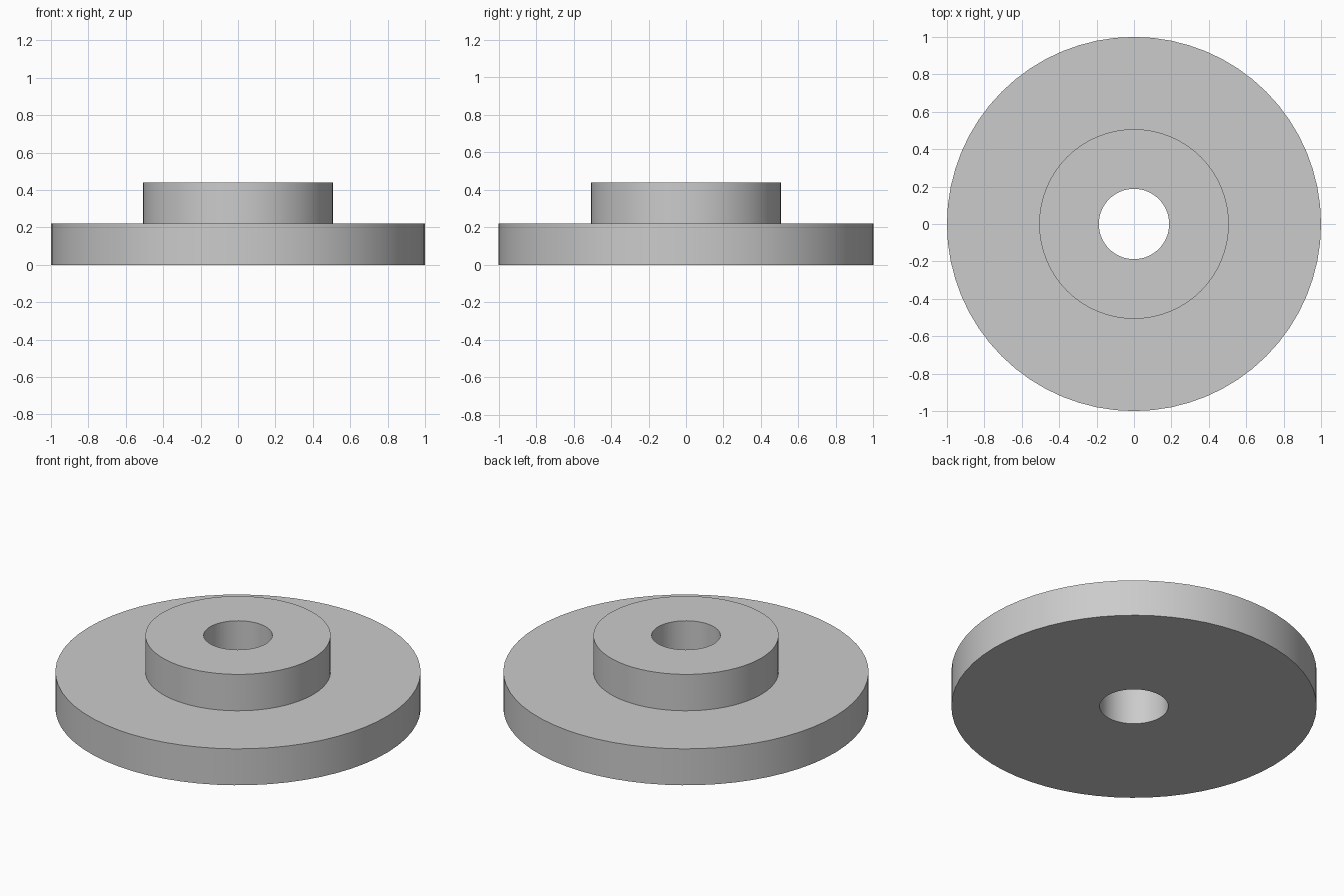
import bpy
import bmesh
import math

cube = bpy.data.objects.get("Cube")
if cube:
    bpy.data.objects.remove(cube, do_unlink=True)

SIDES = 64

grey = bpy.data.materials.new("plain grey")
grey.use_nodes = True
colour = (0.6, 0.6, 0.6, 1)
grey.diffuse_color = colour
grey.node_tree.nodes["Principled BSDF"].inputs["Base Color"].default_value = colour


def lathe(name, profile):
    """Revolve a closed (radius, height) profile around the z axis."""
    bm = bmesh.new()
    rings = []
    for r, z in profile:
        rings.append([bm.verts.new((r * math.cos(a), r * math.sin(a), z))
                      for a in (math.tau * i / SIDES for i in range(SIDES))])
    for ring, following in zip(rings, rings[1:] + rings[:1]):
        for i in range(SIDES):
            j = (i + 1) % SIDES
            bm.faces.new((ring[i], ring[j], following[j], following[i]))
    bmesh.ops.recalc_face_normals(bm, faces=bm.faces)
    mesh = bpy.data.meshes.new(name)
    bm.to_mesh(mesh)
    bm.free()
    mesh.materials.append(grey)
    obj = bpy.data.objects.new(name, mesh)
    bpy.context.collection.objects.link(obj)
    bpy.ops.object.select_all(action='DESELECT')
    obj.select_set(True)
    bpy.context.view_layer.objects.active = obj
    bpy.ops.object.shade_smooth_by_angle(angle=math.radians(30))
    return obj


# Wide flange, raised hub and through bore as one turned solid
bore, hub, rim = 0.188, 0.507, 1.0
step, top = 0.22, 0.44
lathe("flanged_hub", [(bore, 0), (rim, 0), (rim, step),
                      (hub, step), (hub, top), (bore, top)])
